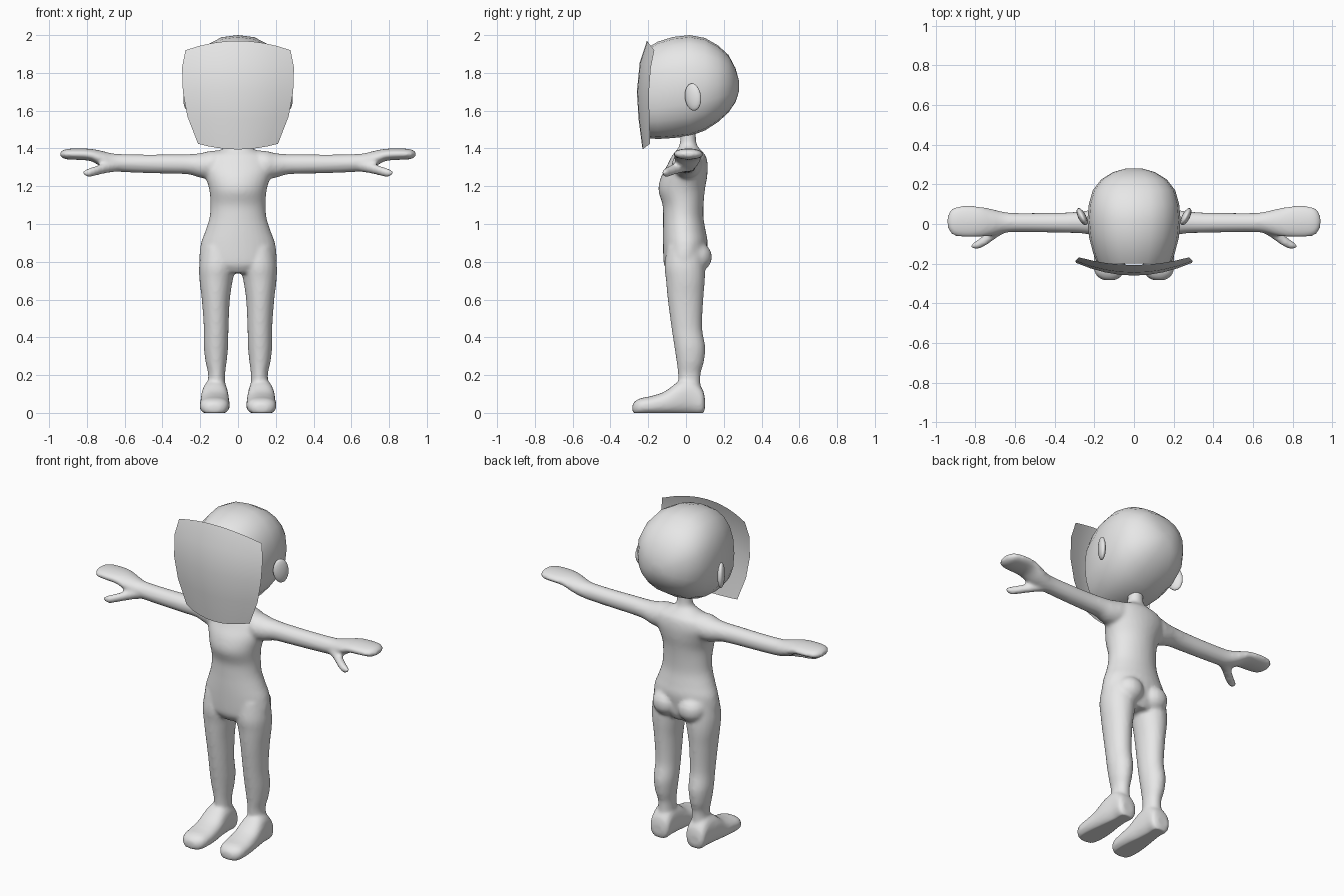
import bpy, bmesh, math
from mathutils import Matrix, Vector

if "Cube" in bpy.data.objects:
    bpy.data.objects.remove(bpy.data.objects["Cube"])

grey = bpy.data.materials.new("plain_grey")
grey.diffuse_color = (0.8, 0.8, 0.8, 1)
grey.use_nodes = True
grey.node_tree.nodes["Principled BSDF"].inputs["Base Color"].default_value = grey.diffuse_color


def finish(name, bm, angle=None):
    """Turn a bmesh into a smooth-shaded, coloured object."""
    me = bpy.data.meshes.new(name)
    bm.to_mesh(me)
    bm.free()
    me.materials.append(grey)
    ob = bpy.data.objects.new(name, me)
    bpy.context.collection.objects.link(ob)
    bpy.ops.object.select_all(action='DESELECT')
    ob.select_set(True)
    bpy.context.view_layer.objects.active = ob
    if angle:
        bpy.ops.object.shade_smooth_by_angle(angle=math.radians(angle))
    else:
        bpy.ops.object.shade_smooth()
    return ob


def smooth_stations(st, steps):
    """Catmull-Rom interpolation between cross-sections."""
    out = []
    for i in range(len(st) - 1):
        p = [Vector(st[max(0, min(len(st) - 1, i + k))]) for k in (-1, 0, 1, 2)]
        for s in range(steps):
            t = s / steps
            out.append(0.5 * (2 * p[1] + (p[2] - p[0]) * t
                              + (2 * p[0] - 5 * p[1] + 4 * p[2] - p[3]) * t * t
                              + (3 * p[1] - p[0] - 3 * p[2] + p[3]) * t ** 3))
    return out + [Vector(st[-1])]


def loft(bm, axis, stations, side=1, segs=24, power=2.0, steps=4):
    """Rounded sections (position, a0, a1, b0, b1) stacked along one axis."""
    rings = []
    for t, a0, a1, b0, b1 in smooth_stations(stations, steps):
        ring = []
        for i in range(segs):
            w = 2 * math.pi * i / segs
            c, s = math.cos(w), math.sin(w)
            a = (a0 + a1) / 2 + (a1 - a0) / 2 * math.copysign(abs(c) ** (2 / power), c)
            b = (b0 + b1) / 2 + (b1 - b0) / 2 * math.copysign(abs(s) ** (2 / power), s)
            x, y, z = {'X': (t, a, b), 'Y': (a, t, b), 'Z': (a, b, t)}[axis]
            ring.append(bm.verts.new((x * side, y, z)))
        rings.append(ring)
    for r, q in zip(rings, rings[1:]):
        for i in range(segs):
            j = (i + 1) % segs
            bm.faces.new((r[i], r[j], q[j], q[i]))
    bm.faces.new(rings[0])
    bm.faces.new(rings[-1])


def ellipsoid(bm, centre, radii, rot=Matrix.Identity(4), segs=20):
    bmesh.ops.create_uvsphere(bm, u_segments=segs, v_segments=segs // 2, radius=1,
                              matrix=Matrix.Translation(centre) @ rot @ Matrix.Diagonal((*radii, 1)))


# Cross-sections of the body
torso = [(z, -w, w, f, b) for z, w, f, b in (
    (.74, .12, -.09, .08), (.78, .19, -.115, .1), (.82, .205, -.12, .105),
    (.9, .196, -.122, .115), (.96, .174, -.122, .105), (1.03, .152, -.121, .093),
    (1.1, .146, -.124, .093), (1.18, .152, -.146, .1), (1.25, .172, -.132, .112),
    (1.31, .19, -.1, .115), (1.36, .165, -.075, .105), (1.39, .1, -.05, .08),
    (1.415, .055, -.036, .06), (1.45, .044, -.03, .053), (1.5, .044, -.03, .053))]
leg = [(.88, .03, .19, -.1, .09), (.78, .015, .206, -.114, .1), (.7, .028, .204, -.106, .1),
       (.6, .043, .192, -.097, .092), (.45, .05, .181, -.077, .086), (.35, .052, .181, -.062, .102),
       (.27, .06, .172, -.05, .095), (.2, .068, .158, -.042, .077), (.1, .065, .165, -.04, .08)]
foot = [(.1, .09, .16, .02, .08), (.085, .06, .18, -.01, .13), (.03, .055, .185, -.01, .18),
        (-.04, .05, .195, -.01, .165), (-.11, .045, .2, -.01, .115), (-.18, .043, .204, -.01, .09),
        (-.24, .05, .2, -.01, .078), (-.27, .07, .18, -.01, .062), (-.284, .1, .15, .01, .045)]
arm = [(.05, -.05, .09, 1.27, 1.39), (.14, -.075, .085, 1.24, 1.388), (.2, -.06, .075, 1.245, 1.375),
       (.26, -.048, .065, 1.262, 1.37), (.35, -.045, .058, 1.266, 1.369), (.48, -.042, .056, 1.269, 1.368),
       (.6, -.041, .056, 1.274, 1.37), (.66, -.045, .062, 1.28, 1.373), (.72, -.06, .077, 1.3, 1.387),
       (.78, -.066, .089, 1.333, 1.398), (.86, -.067, .092, 1.34, 1.4), (.915, -.055, .08, 1.343, 1.396),
       (.94, -.02, .045, 1.358, 1.382)]
thumb = [(.6, -.03, .03, 1.29, 1.36), (.66, -.05, .025, 1.274, 1.345), (.7, -.075, -.01, 1.268, 1.325),
         (.75, -.11, -.05, 1.257, 1.308), (.79, -.127, -.08, 1.248, 1.295), (.82, -.122, -.1, 1.26, 1.282)]

# Body: limbs overlap the torso and are fused into one skin
bm = bmesh.new()
loft(bm, 'Z', torso, segs=32)
for side in (1, -1):
    loft(bm, 'Z', leg, side)
    loft(bm, 'Y', foot, side, power=2.4)
    loft(bm, 'X', arm, side)
    loft(bm, 'X', thumb, side)
    ellipsoid(bm, (.085 * side, .055, .825), (.085, .083, .08))
bmesh.ops.recalc_face_normals(bm, faces=bm.faces)
body = finish("body", bm)
fuse = body.modifiers.new("fuse", 'REMESH')
fuse.mode = 'VOXEL'
fuse.voxel_size = 0.01
fuse.use_smooth_shade = True
soften = body.modifiers.new("soften", 'SMOOTH')
soften.factor = 0.5
soften.iterations = 7
for m in ("fuse", "soften"):
    bpy.ops.object.modifier_apply(modifier=m)
for v in body.data.vertices:  # flat soles
    v.co.z = max(v.co.z, 0)
if not body.data.materials:
    body.data.materials.append(grey)
bpy.ops.object.shade_smooth()

# Head: faceted outline, smooth shading, flat front
head = [(y, -w, w, lo, hi) for y, w, lo, hi in (
    (-.2, .185, 1.455, 1.935), (-.15, .205, 1.45, 1.965), (-.07, .226, 1.455, 1.99),
    (.02, .235, 1.465, 2.0), (.1, .228, 1.495, 1.985), (.17, .208, 1.54, 1.945),
    (.225, .165, 1.59, 1.895), (.262, .105, 1.645, 1.825), (.28, .04, 1.70, 1.76))]
bm = bmesh.new()
loft(bm, 'Y', head, segs=20, power=2.35, steps=1)
bmesh.ops.recalc_face_normals(bm, faces=bm.faces)
finish("head", bm, 45)

# Ears: flattened discs flaring backwards
for side, name in ((1, "ear_right"), (-1, "ear_left")):
    bm = bmesh.new()
    turn = Matrix.Rotation(math.radians(-27 * side), 4, 'Z') @ Matrix.Rotation(math.radians(8), 4, 'X')
    ellipsoid(bm, (.262 * side, .037, 1.672), (.02, .047, .073), turn)
    finish(name, bm)

# Face plate: thin curved sheet; rows are z, half width, centre y, edge y, centre lift
rows = [(1.425, .212, -.23, -.19, -.03), (1.57, .268, -.251, -.194, -.015), (1.7, .292, -.26, -.196, 0),
        (1.83, .296, -.245, -.186, .025), (1.92, .278, -.207, -.168, .05)]
cols = 8
bm = bmesh.new()
grid = []
for z, w, yc, ye, lift in rows:
    us = [2 * i / cols - 1 for i in range(cols + 1)]
    grid.append([bm.verts.new((u * w, yc + (ye - yc) * u * u, z + lift * (1 - u * u))) for u in us])
for r, q in zip(grid, grid[1:]):
    for i in range(cols):
        bm.faces.new((r[i], r[i + 1], q[i + 1], q[i]))
finish("face_plate", bm)
